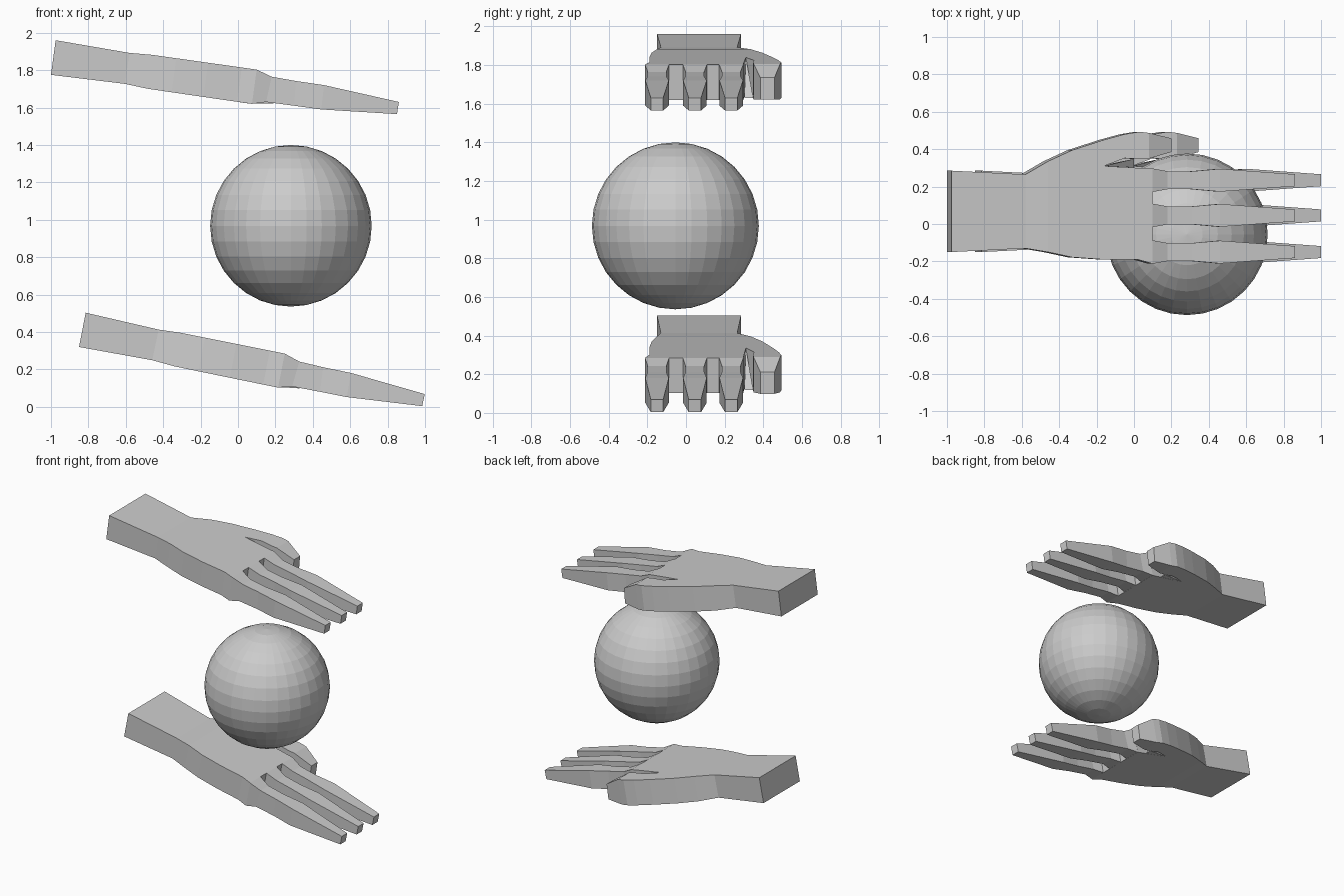
import bpy, bmesh, math
from mathutils import Matrix, Vector

if "Cube" in bpy.data.objects:
    bpy.data.objects.remove(bpy.data.objects["Cube"])

grey = bpy.data.materials.new("light_grey")
grey.diffuse_color = (0.6, 0.6, 0.6, 1)
grey.use_nodes = True
grey.node_tree.nodes["Principled BSDF"].inputs["Base Color"].default_value = grey.diffuse_color

# Side profile of the hand as (x, z): back of the hand and palm side
TOP = [(-0.975, 1.96), (-0.59, 1.893), (-0.46, 1.882), (0.10, 1.803), (0.3, 1.77)]
BOTTOM = [(-1.0, 1.775), (-0.61, 1.728), (-0.48, 1.70), (0.07, 1.62), (0.3, 1.60)]


def height(profile, x):
    for (x0, z0), (x1, z1) in zip(profile, profile[1:]):
        if x <= x1:
            return z0 + (z1 - z0) * (x - x0) / (x1 - x0)
    return profile[-1][1]


def section(x, y0, y1, z=None):
    """Four corners of a slanted cross-section; z = (bottom x, bottom z, top z)."""
    xb = x - 0.025
    zb, zt = height(BOTTOM, xb), height(TOP, x)
    if z:
        xb, zb, zt = z
    return [(xb, y0, zb), (xb, y1, zb), (x, y1, zt), (x, y0, zt)]


def loft(bm, sections, start=False, end=False):
    rings = [[bm.verts.new(p) for p in s] for s in sections]
    for a, b in zip(rings, rings[1:]):
        for i in range(4):
            j = (i + 1) % 4
            bm.faces.new((a[i], a[j], b[j], b[i]))
    if start:
        bm.faces.new(rings[0][::-1])
    if end:
        bm.faces.new(rings[-1])


def build_hand():
    bm = bmesh.new()
    # wrist and heel of the hand
    loft(bm, [section(*s) for s in (
        (-0.975, -0.15, 0.285), (-0.58, -0.13, 0.265), (-0.46, -0.15, 0.335),
        (-0.33, -0.178, 0.395), (-0.16, -0.19, 0.45))], start=True)
    # palm up to the knuckles
    loft(bm, [section(*s) for s in (
        (-0.16, -0.19, 0.31), (0.02, -0.19, 0.30), (0.10, -0.212, 0.297))], end=True)
    # thumb
    loft(bm, [section(*s) for s in (
        (-0.16, 0.31, 0.45), (-0.05, 0.352, 0.48), (0.03, 0.347, 0.493),
        (0.08, 0.35, 0.487))] +
        [section(0.20, 0.385, 0.458, (0.19, 1.622, 1.735))], end=True)
    # sloping web between thumb and palm
    zb = height(BOTTOM, 0)
    a, b, c, d = [bm.verts.new(p) for p in (
        (-0.16, 0.31, height(TOP, -0.16)), (-0.185, 0.31, height(BOTTOM, -0.185)),
        (0.0, 0.302, zb), (0.0, 0.348, zb))]
    for f in ((a, c, d), (b, d, c), (a, b, c), (a, d, b)):
        bm.faces.new(f)
    # three fingers
    for y in (-0.15, 0.046, 0.234):
        loft(bm, [section(x, y - w, y + w, z) for x, w, z in (
            (0.10, 0.0625, (0.075, 1.62, 1.803)),
            (0.18, 0.048, (0.15, 1.63, 1.765)),
            (0.31, 0.048, (0.30, 1.61, 1.742)),
            (0.46, 0.061, (0.445, 1.59, 1.72)),
            (0.86, 0.032, (0.85, 1.565, 1.63)))], end=True)
    bmesh.ops.remove_doubles(bm, verts=bm.verts, dist=0.0005)
    bmesh.ops.recalc_face_normals(bm, faces=bm.faces)
    return bm


def add_object(name, bm):
    mesh = bpy.data.meshes.new(name)
    bm.to_mesh(mesh)
    bm.free()
    mesh.materials.append(grey)
    obj = bpy.data.objects.new(name, mesh)
    bpy.context.collection.objects.link(obj)


# upper hand
add_object("upper_hand", build_hand())

# lower hand, tipped slightly further down
lower = build_hand()
lower.transform(Matrix.Translation((-0.85, 0, 0.32)) @
                Matrix.Rotation(math.radians(3.3), 4, 'Y') @
                Matrix.Translation((1.0, 0, -1.775)))
add_object("lower_hand", lower)

# ball between the hands
ball = bmesh.new()
bmesh.ops.create_uvsphere(ball, u_segments=32, v_segments=16, radius=0.432)
ball.transform(Matrix.Translation(Vector((0.283, -0.055, 0.968))))
add_object("ball", ball)
